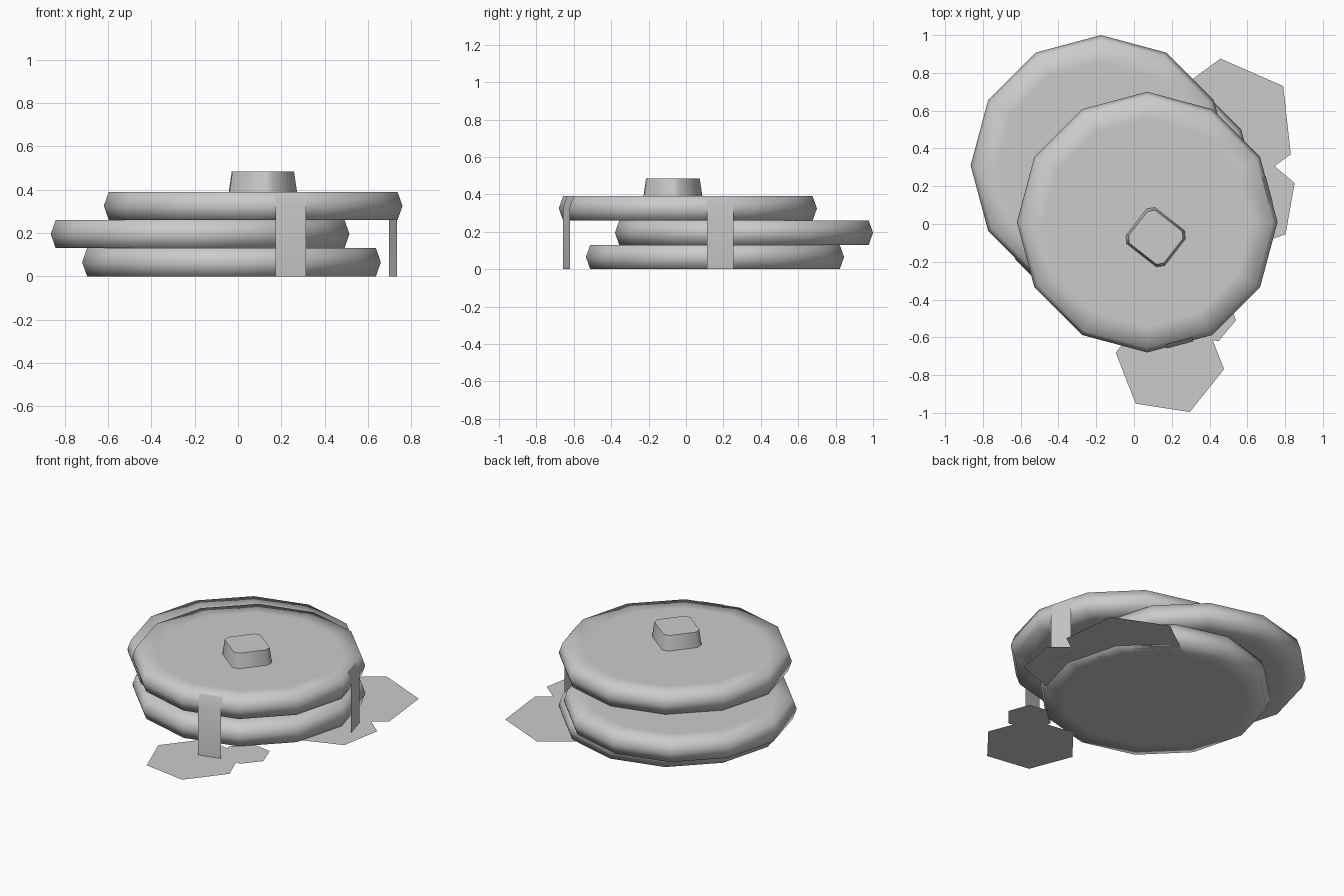
import bpy
from math import cos, sin, radians, pi

if "Cube" in bpy.data.objects:
    bpy.data.objects.remove(bpy.data.objects["Cube"])


def make(name, verts, faces, angle=None):
    me = bpy.data.meshes.new(name)
    me.from_pydata(verts, [], faces)
    ob = bpy.data.objects.new(name, me)
    bpy.context.collection.objects.link(ob)
    if angle is not None:
        bpy.ops.object.select_all(action='DESELECT')
        ob.select_set(True)
        bpy.context.view_layer.objects.active = ob
        bpy.ops.object.shade_smooth_by_angle(angle=radians(angle))
    return ob


def loft(name, rings, angle):
    """Skin equal-length rings of points and cap both ends."""
    n = len(rings[0])
    verts = [p for ring in rings for p in ring]
    faces = [(k * n + i, k * n + (i + 1) % n, (k + 1) * n + (i + 1) % n, (k + 1) * n + i)
             for k in range(len(rings) - 1) for i in range(n)]
    faces.append(tuple(reversed(range(n))))
    faces.append(tuple(range(len(verts) - n, len(verts))))
    return make(name, verts, faces, angle)


def ngon(cx, cy, z, r, n, start=0):
    return [(cx + r * cos(radians(start) + 2 * pi * i / n),
             cy + r * sin(radians(start) + 2 * pi * i / n), z) for i in range(n)]


# Three stacked twelve-sided pancakes
profile = [(0.55, 0), (0.667, 0), (0.69, 0.065), (0.667, 0.13), (0.55, 0.13)]
pancakes = [("bottom_pancake", -0.03, 0.155, 0.0),
            ("middle_pancake", -0.175, 0.31, 0.13),
            ("top_pancake", 0.07, 0.01, 0.26)]
for name, x, y, z in pancakes:
    loft(name, [ngon(x, y, z + h, r, 12) for r, h in profile], 180)

# Butter pat: tapered block with clipped corners, turned on the stack
bx, by, a = 0.115, -0.07, radians(-38)
corners = [(0.13, 0.09), (0.1, 0.122), (-0.1, 0.122), (-0.13, 0.09),
           (-0.13, -0.09), (-0.1, -0.122), (0.1, -0.122), (0.13, -0.09)]


def butter_ring(scale, z):
    return [(bx + scale * (u * cos(a) - v * sin(a)),
             by + scale * (u * sin(a) + v * cos(a)), z) for u, v in corners]


loft("butter", [butter_ring(1, 0.388), butter_ring(0.91, 0.485)], 50)


# Syrup drips: thin sheets hanging from two flat sides of the top pancake
def drip(name, deg, dist, width=0.145):
    d, t = radians(deg), width / 2
    rows = [(dist - 0.023, 0.39), (dist, 0.325), (dist, 0.0)]
    verts = [(0.07 + r * cos(d) - s * sin(d), 0.01 + r * sin(d) + s * cos(d), z)
             for r, z in rows for s in (-t, t)]
    make(name, verts, [(0, 2, 3, 1), (2, 4, 5, 3)], 60)


drip("front_drip", -75, 0.673)
drip("right_drip", 15, 0.669)

# Syrup puddles: overlapping flat hexagons on the plate level
puddles = [("front_puddle", 0.19, -0.725, 0.0, 0.29, -68.7),
           ("front_puddle_lobe", 0.398, -0.485, 0.001, 0.144, -10),
           ("right_puddle", 0.4975, 0.515, 0.0, 0.363, 36.3),
           ("right_puddle_lobe", 0.592, 0.123, 0.001, 0.275, 20)]
for name, x, y, z, r, start in puddles:
    make(name, ngon(x, y, z, r, 6, start), [tuple(range(6))])
